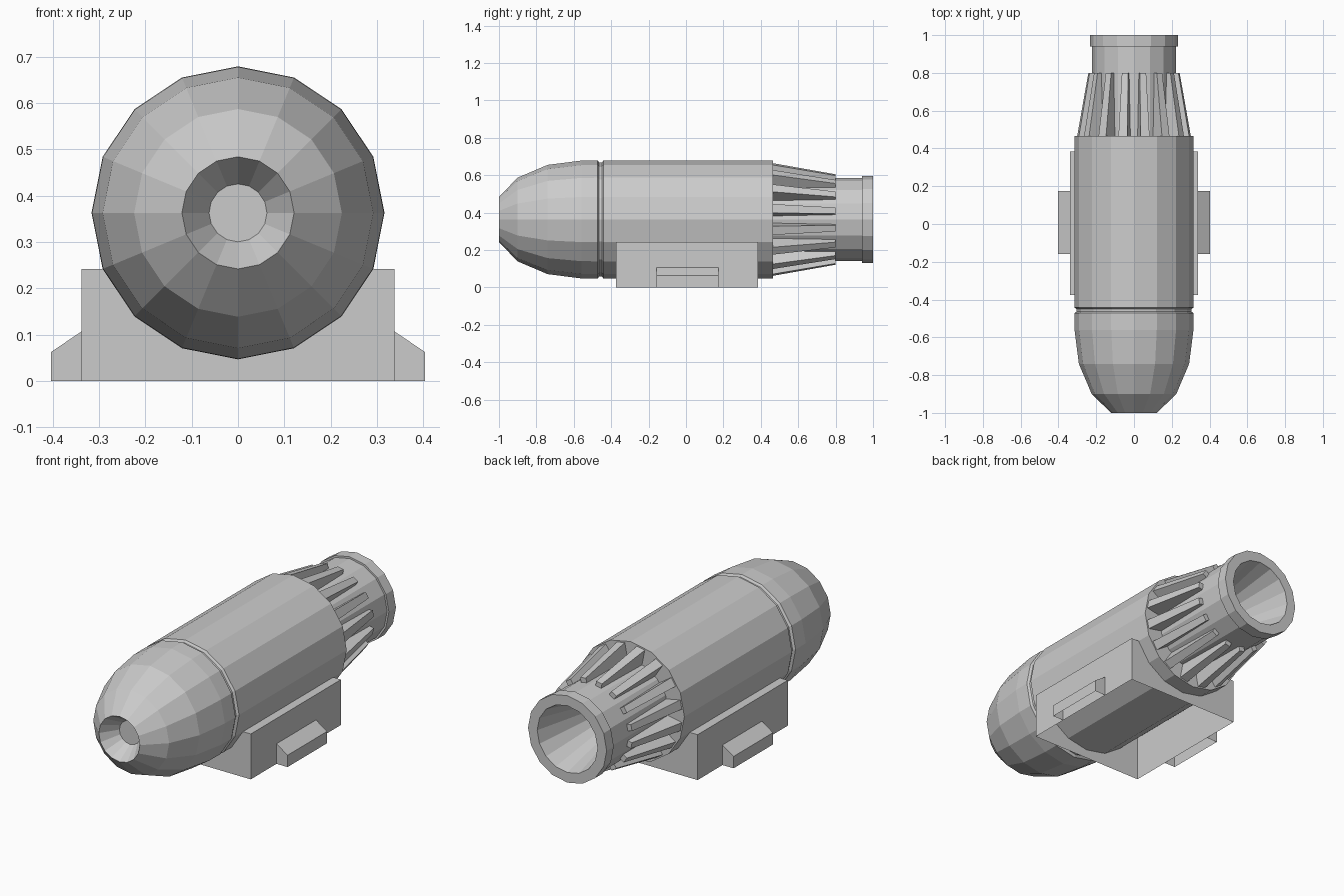
import bpy, bmesh, math
from mathutils import Matrix

if "Cube" in bpy.data.objects:
    bpy.data.objects.remove(bpy.data.objects["Cube"])

AXIS_Z = 0.363
SIDES = 16


def finish(name, bm):
    bmesh.ops.recalc_face_normals(bm, faces=bm.faces)
    mesh = bpy.data.meshes.new(name)
    bm.to_mesh(mesh)
    bm.free()
    obj = bpy.data.objects.new(name, mesh)
    bpy.context.collection.objects.link(obj)
    return obj


def lathe(name, profile):
    """Revolve (y, radius) pairs around the long axis and cap both ends."""
    bm = bmesh.new()
    rings = []
    for y, r in profile:
        rings.append([bm.verts.new((r * math.cos(a), y, AXIS_Z + r * math.sin(a)))
                      for a in (2 * math.pi * i / SIDES for i in range(SIDES))])
    for lo, hi in zip(rings, rings[1:]):
        for i in range(SIDES):
            j = (i + 1) % SIDES
            bm.faces.new((lo[i], lo[j], hi[j], hi[i]))
    bm.faces.new(rings[0])
    bm.faces.new(rings[-1])
    return finish(name, bm)


def extrude_open(name, profile, y0, y1):
    """Extrude an (x, z) section along y; the side on the ground stays open."""
    bm = bmesh.new()
    a = [bm.verts.new((x, y0, z)) for x, z in profile]
    b = [bm.verts.new((x, y1, z)) for x, z in profile]
    bm.faces.new(a)
    bm.faces.new(b)
    for i in range(len(profile) - 1):
        bm.faces.new((a[i], a[i + 1], b[i + 1], b[i]))
    return finish(name, bm)


# Hull: nose intake, rounded nose, seam groove, straight barrel
lathe("hull", [(-0.91, 0.0625), (-1.0, 0.121), (-0.9, 0.224), (-0.74, 0.292),
               (-0.56, 0.315), (-0.472, 0.316), (-0.464, 0.304), (-0.45, 0.304),
               (-0.442, 0.316), (0.465, 0.316)])

# Exhaust pipe with end flange and tapering bore
lathe("exhaust_pipe", [(0.45, 0.222), (0.94, 0.222), (0.94, 0.232), (1.0, 0.232),
                       (1.0, 0.178), (0.52, 0.06)])

# Cooling fins: tapered wedges set on the flat of each side
bm = bmesh.new()
for k in range(SIDES):
    turn = (Matrix.Translation((0, 0, AXIS_Z))
            @ Matrix.Rotation(2 * math.pi * (k + 0.5) / SIDES, 4, 'Y'))
    ends = []
    for y, top, w in ((0.46, 0.303, 0.024), (0.80, 0.243, 0.017)):
        ends.append([bm.verts.new(turn @ v) for v in
                     (Matrix.Translation((x, y, z)).to_translation()
                      for x, z in ((-w, 0.2), (w, 0.2), (w, top), (-w, top)))])
    front, back = ends
    bm.faces.new(front)
    bm.faces.new(back)
    for i in range(4):
        j = (i + 1) % 4
        bm.faces.new((front[i], front[j], back[j], back[i]))
finish("cooling_fins", bm)

# Cradle: box around the lower hull, open underneath
extrude_open("cradle", [(-0.338, 0), (-0.338, 0.242), (0.338, 0.242), (0.338, 0)],
             -0.375, 0.385)

# Side feet with sloped tops
for side, s in (("left", -1), ("right", 1)):
    extrude_open(side + "_foot", [(s * 0.338, 0), (s * 0.338, 0.107),
                                  (s * 0.403, 0.063), (s * 0.403, 0)],
                 -0.158, 0.175)
